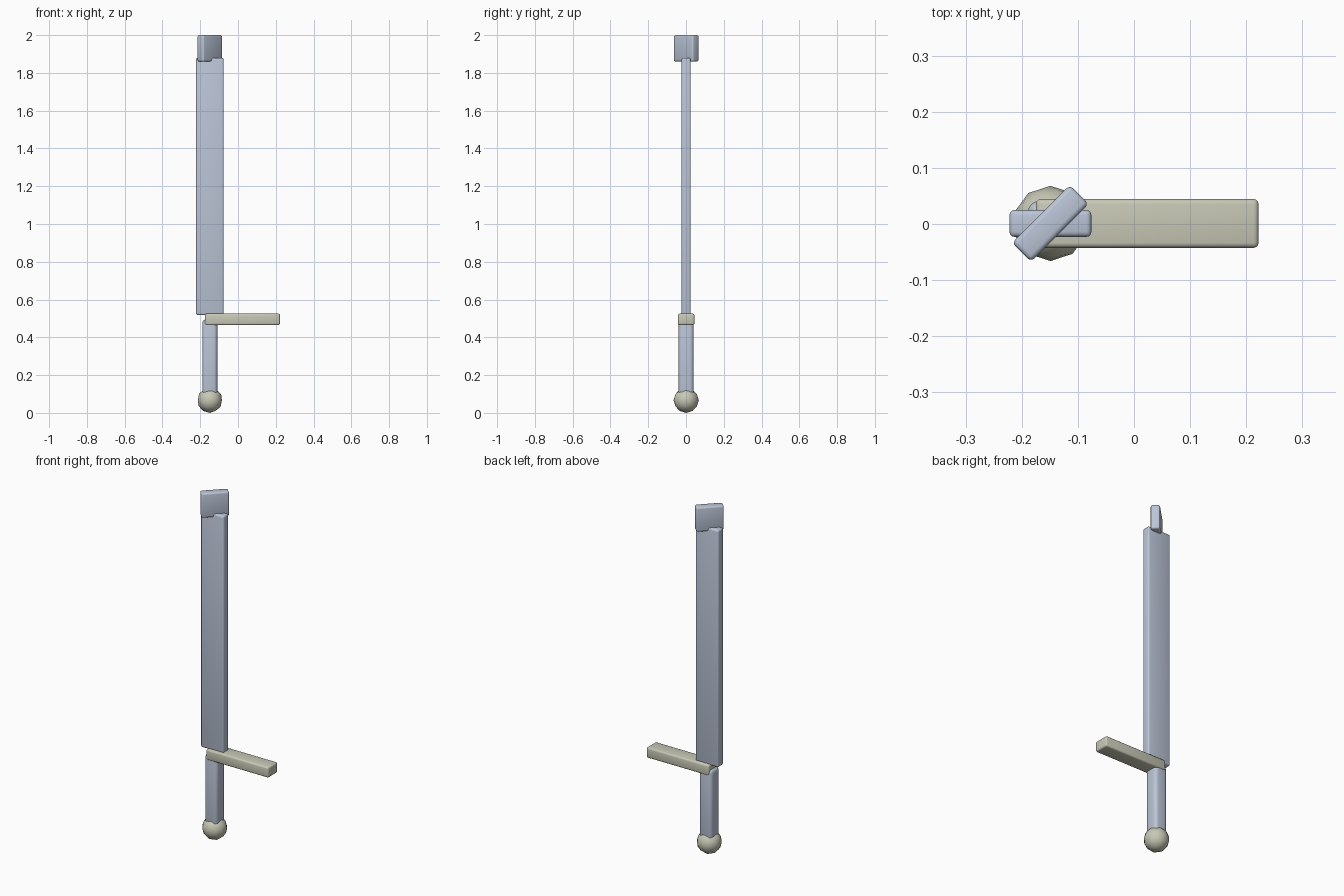
import bpy
import math

if "Cube" in bpy.data.objects:
    bpy.data.objects.remove(bpy.data.objects["Cube"])


def colour(name, rgb):
    m = bpy.data.materials.new(name)
    m.diffuse_color = (*rgb, 1)
    m.use_nodes = True
    m.node_tree.nodes["Principled BSDF"].inputs["Base Color"].default_value = m.diffuse_color
    return m


STEEL = colour("blue_grey", (0.50, 0.56, 0.68))
BONE = colour("pale_beige", (0.58, 0.58, 0.47))
AXIS_X = -0.149  # centre line of the blade and grip


def rounded_box(name, centre, size, bevel, mat, turn=0.0, segments=3):
    """Box with rounded edges, turned about the vertical axis."""
    bpy.ops.mesh.primitive_cube_add(size=1, location=centre)
    ob = bpy.context.object
    ob.name = name
    ob.scale = size
    bpy.ops.object.transform_apply(location=False, rotation=False, scale=True)
    ob.rotation_euler.z = math.radians(turn)
    mod = ob.modifiers.new("rounding", "BEVEL")
    mod.width = bevel
    mod.segments = segments
    bpy.ops.object.modifier_apply(modifier=mod.name)
    bpy.ops.object.shade_smooth_by_angle(angle=math.radians(40))
    ob.data.materials.append(mat)
    return ob


# Long flat blade and the twisted block at its end
rounded_box("blade", (AXIS_X, 0.001, 1.199), (0.146, 0.048, 1.362), 0.009, STEEL)
rounded_box("blade_tip", (AXIS_X, 0.001, 1.93), (0.146, 0.048, 0.14), 0.009, STEEL, turn=45)

# One-sided guard
rounded_box("guard", (0.0235, 0.001, 0.495), (0.397, 0.087, 0.06), 0.009, BONE)

# Grip
rounded_box("grip", (AXIS_X, 0.001, 0.285), (0.08, 0.08, 0.42), 0.02, STEEL, segments=4)

# Faceted-outline pommel ball
bpy.ops.mesh.primitive_ico_sphere_add(subdivisions=2, radius=0.067, location=(AXIS_X, 0.001, 0.067))
pommel = bpy.context.object
pommel.name = "pommel"
bpy.ops.object.shade_smooth()
pommel.data.materials.append(BONE)
